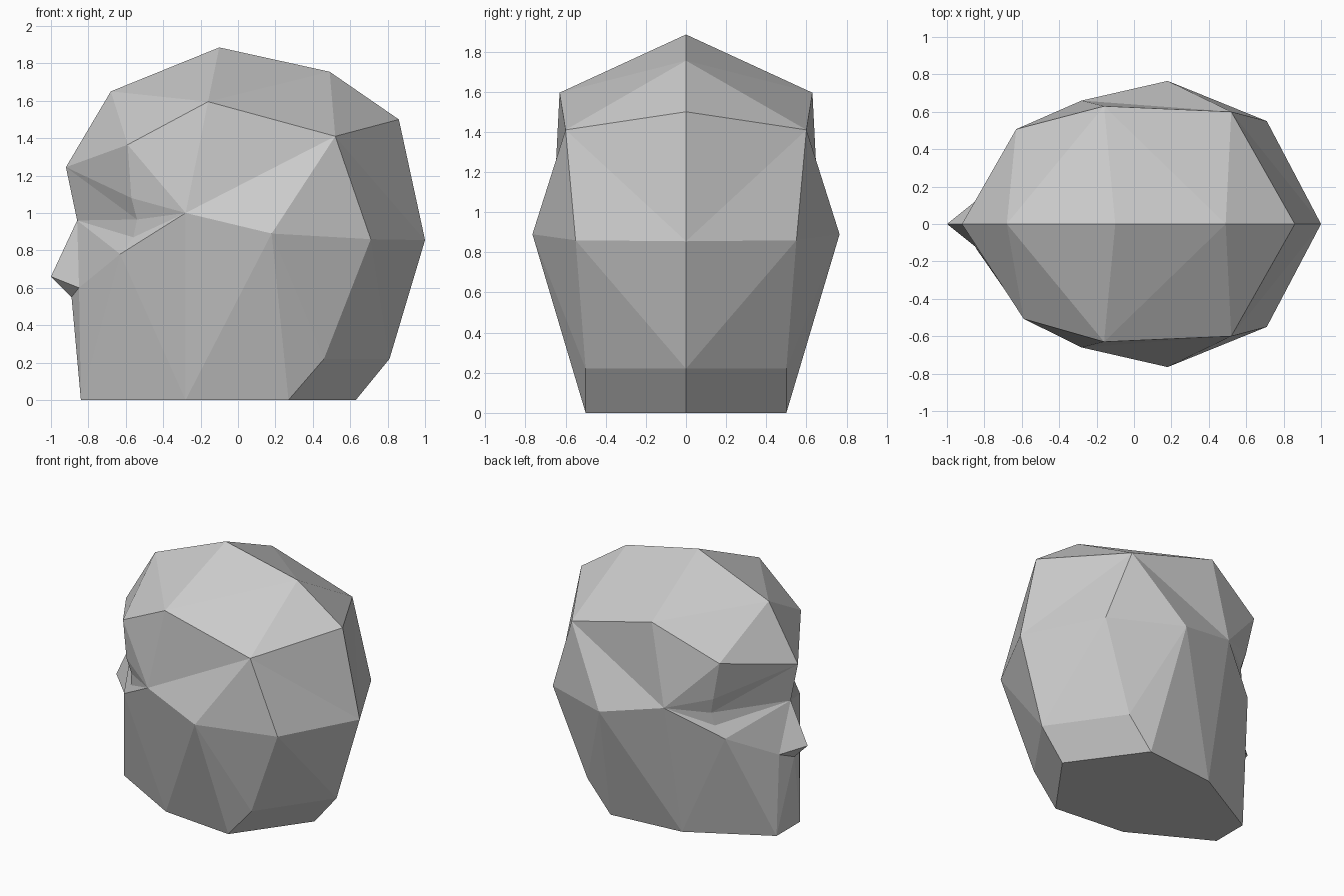
import bpy
import bmesh

default_cube = bpy.data.objects.get("Cube")
if default_cube:
    bpy.data.objects.remove(default_cube, do_unlink=True)

# Landmarks on the centre line, as (x, z)
centre = {
    "crown": (-.1, 1.885), "crown_back": (.49, 1.755), "back_top": (.86, 1.5),
    "back": (1, .855), "nape": (.81, .22), "neck_back": (.63, 0),
    "forehead": (-.68, 1.65), "brow": (-.92, 1.245), "bridge": (-.86, .96),
    "nose_tip": (-1, .66), "nose_base": (-.89, .55), "chin": (-.84, 0),
}

# Landmarks on one side, as (x, distance from centre, z)
side = {
    "temple": (-.16, .63, 1.595), "brow_end": (-.59, .507, 1.365),
    "skull_side": (.52, .6, 1.41), "ear": (-.28, .66, 1),
    "widest": (.18, .765, .89), "skull_back": (.71, .55, .86),
    "neck_upper": (.46, .5, .22), "neck_lower": (.27, .5, 0),
    "jaw": (-.28, .447, 0), "chin_corner": (-.84, .137, 0),
    "eye_top": (-.57, .495, 1.08), "eye_corner": (-.54, .477, .965),
    "cheek_top": (-.56, .46, .87), "cheek": (-.63, .44, .78),
    "nostril": (-.85, .12, .6),
}

# Facets of one half of the head, by region
skull = [
    "crown forehead temple",
    "forehead brow_end temple",
    "forehead brow brow_end",
    "crown temple crown_back",
    "temple skull_side crown_back",
    "crown_back skull_side back_top",
    "back_top skull_side back",
    "skull_side skull_back back",
]
neck = [
    "back skull_back nape",
    "skull_back neck_upper nape",
    "nape neck_upper neck_lower neck_back",
    "chin neck_back neck_lower jaw chin_corner",
]
side_of_head = [
    "temple brow_end ear",
    "temple ear skull_side",
    "ear widest skull_side",
    "widest skull_back skull_side",
    "widest neck_lower neck_upper",
    "widest neck_upper skull_back",
    "ear jaw widest",
    "jaw neck_lower widest",
]
eye_socket = [
    "brow eye_top brow_end",
    "brow bridge eye_corner",
    "brow eye_corner eye_top",
    "brow_end eye_top ear",
    "eye_top eye_corner ear",
]
cheek = [
    "eye_corner cheek_top ear",
    "cheek_top cheek ear",
    "cheek jaw ear",
    "bridge cheek_top eye_corner",
    "bridge cheek cheek_top",
    "bridge nostril cheek",
]
nose_and_chin = [
    "bridge nose_tip nostril",
    "nose_tip nose_base nostril",
    "nostril chin_corner cheek",
    "cheek chin_corner jaw",
    "nose_base chin chin_corner",
    "nose_base chin_corner nostril",
]
regions = [skull, neck, side_of_head, eye_socket, cheek, nose_and_chin]


def add_half(bm, middle, sign):
    """Add one half of the head on the side given by sign."""
    points = dict(middle)
    for name, (x, y, z) in side.items():
        # The far brow end sits slightly further forward
        if name == "brow_end" and sign > 0:
            x -= .04
        points[name] = bm.verts.new((x, sign * y, z))
    for region in regions:
        for facet in region:
            bm.faces.new([points[name] for name in facet.split()])


# Single flat grey
grey = bpy.data.materials.new("light_grey")
grey.use_nodes = True
colour = (.6, .6, .6, 1)
grey.diffuse_color = colour
shader = grey.node_tree.nodes["Principled BSDF"]
shader.inputs["Base Color"].default_value = colour
shader.inputs["Roughness"].default_value = .8

# Faceted head with both halves sharing the centre line
bm = bmesh.new()
middle = {name: bm.verts.new((x, 0, z)) for name, (x, z) in centre.items()}
for sign in (-1, 1):
    add_half(bm, middle, sign)
bmesh.ops.recalc_face_normals(bm, faces=bm.faces)
mesh = bpy.data.meshes.new("head")
bm.to_mesh(mesh)
bm.free()
mesh.materials.append(grey)
head = bpy.data.objects.new("head", mesh)
bpy.context.collection.objects.link(head)
